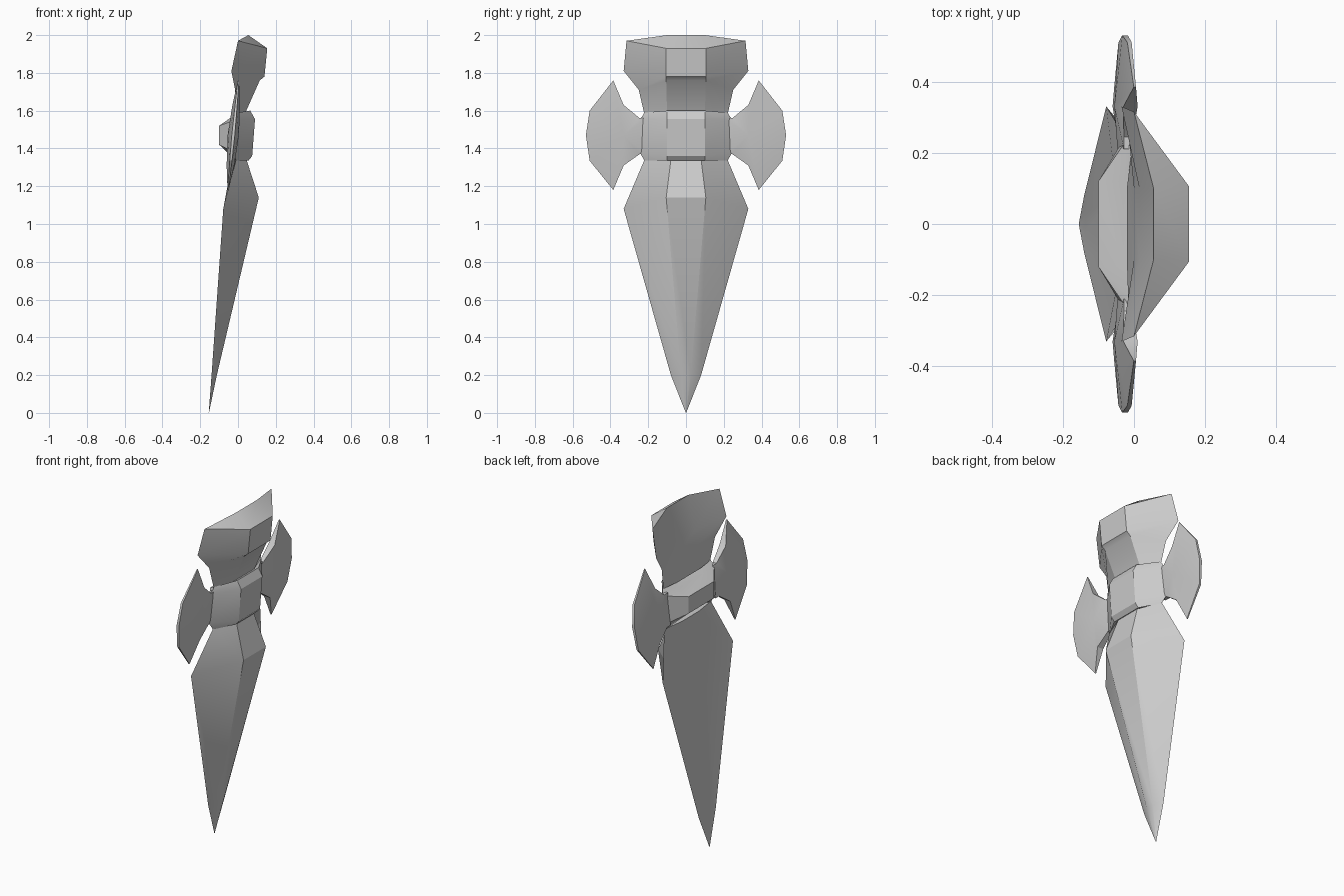
import bpy, bmesh, math

if "Cube" in bpy.data.objects:
    bpy.data.objects.remove(bpy.data.objects["Cube"])

grey = bpy.data.materials.new("grey_cloth")
grey.diffuse_color = (0.6, 0.6, 0.6, 1)
grey.use_nodes = True
grey.node_tree.nodes["Principled BSDF"].inputs["Base Color"].default_value = grey.diffuse_color


def finish(name, bm, angle=30):
    bmesh.ops.recalc_face_normals(bm, faces=bm.faces)
    mesh = bpy.data.meshes.new(name)
    bm.to_mesh(mesh)
    bm.free()
    ob = bpy.data.objects.new(name, mesh)
    bpy.context.collection.objects.link(ob)
    mesh.materials.append(grey)
    bpy.ops.object.select_all(action='DESELECT')
    ob.select_set(True)
    bpy.context.view_layer.objects.active = ob
    bpy.ops.object.shade_smooth_by_angle(angle=math.radians(angle))
    return ob


def loft(name, rings):
    """Each ring: side (y, x, z), front (y, x, z), back (y, x, z), mirrored over y."""
    bm = bmesh.new()
    loops = []
    for side, front, back in rings:
        half = [(side, -1), (front, -1), (front, 1), (side, 1), (back, 1), (back, -1)]
        loops.append([bm.verts.new((x, s * y, z)) for (y, x, z), s in half])
    for a, b in zip(loops, loops[1:]):
        for i in range(6):
            j = (i + 1) % 6
            bm.faces.new((a[i], a[j], b[j], b[i]))
    for r in (loops[0], loops[-1]):
        bm.faces.new((r[0], r[1], r[5]))
        bm.faces.new((r[1], r[2], r[4], r[5]))
        bm.faces.new((r[2], r[3], r[4]))
    return finish(name, bm)


# Collar: narrow neck flaring to a thick rim with a hollow back
loft("collar", [
    ((.22, -.005, 1.58), (.10, .035, 1.58), (.10, -.02, 1.58)),
    ((.25, -.015, 1.71), (.105, .115, 1.76), (.10, .0, 1.71)),
    ((.33, -.035, 1.81), (.105, .14, 1.78), (.10, .015, 1.80)),
    ((.315, .0, 1.97), (.105, .155, 1.93), (.10, .055, 2.0)),
])

# Band: centre knot with a block standing out at the back
loft("band", [
    ((.22, -.01, 1.335), (.10, .055, 1.335), (.12, -.04, 1.385)),
    ((.245, -.025, 1.38), (.10, .075, 1.36), (.12, -.10, 1.42)),
    ((.245, -.015, 1.55), (.10, .09, 1.555), (.12, -.10, 1.52)),
    ((.22, .0, 1.59), (.10, .065, 1.60), (.12, -.03, 1.55)),
])

# Blade: long tapering tail ending in a point
loft("blade", [
    ((.22, -.01, 1.34), (.08, .045, 1.34), (.08, -.03, 1.34)),
    ((.33, -.078, 1.08), (.105, .11, 1.14), (.10, -.05, 1.08)),
    ((.08, -.14, .20), (.025, -.112, .20), (.025, -.136, .20)),
    ((.001, -.155, .0), (.0005, -.154, .0), (.0005, -.155, .0)),
])

# Wings: thin tilted axe-shaped fans, outline as (y, z, half thickness)
OUTLINE = [(.21, 1.56, .012), (.245, 1.56, .012), (.33, 1.63, .02), (.385, 1.76, .003),
           (.51, 1.60, .006), (.53, 1.47, .008), (.51, 1.335, .006), (.385, 1.18, .003),
           (.33, 1.31, .02), (.245, 1.37, .012), (.21, 1.37, .012)]
for name, s in (("wing_left", -1), ("wing_right", 1)):
    bm = bmesh.new()
    sheets = []
    for d in (1, -1):
        rim = [bm.verts.new((-.025 + (z - 1.47) * .095 + d * t, s * y, z)) for y, z, t in OUTLINE]
        hub = bm.verts.new((-.025 + d * .03, s * .33, 1.47))
        sheets.append(rim)
        for i in range(len(rim)):
            bm.faces.new((rim[i], rim[(i + 1) % len(rim)], hub))
    a, b = sheets
    for i in range(len(a)):
        j = (i + 1) % len(a)
        bm.faces.new((a[i], a[j], b[j], b[i]))
    finish(name, bm)
